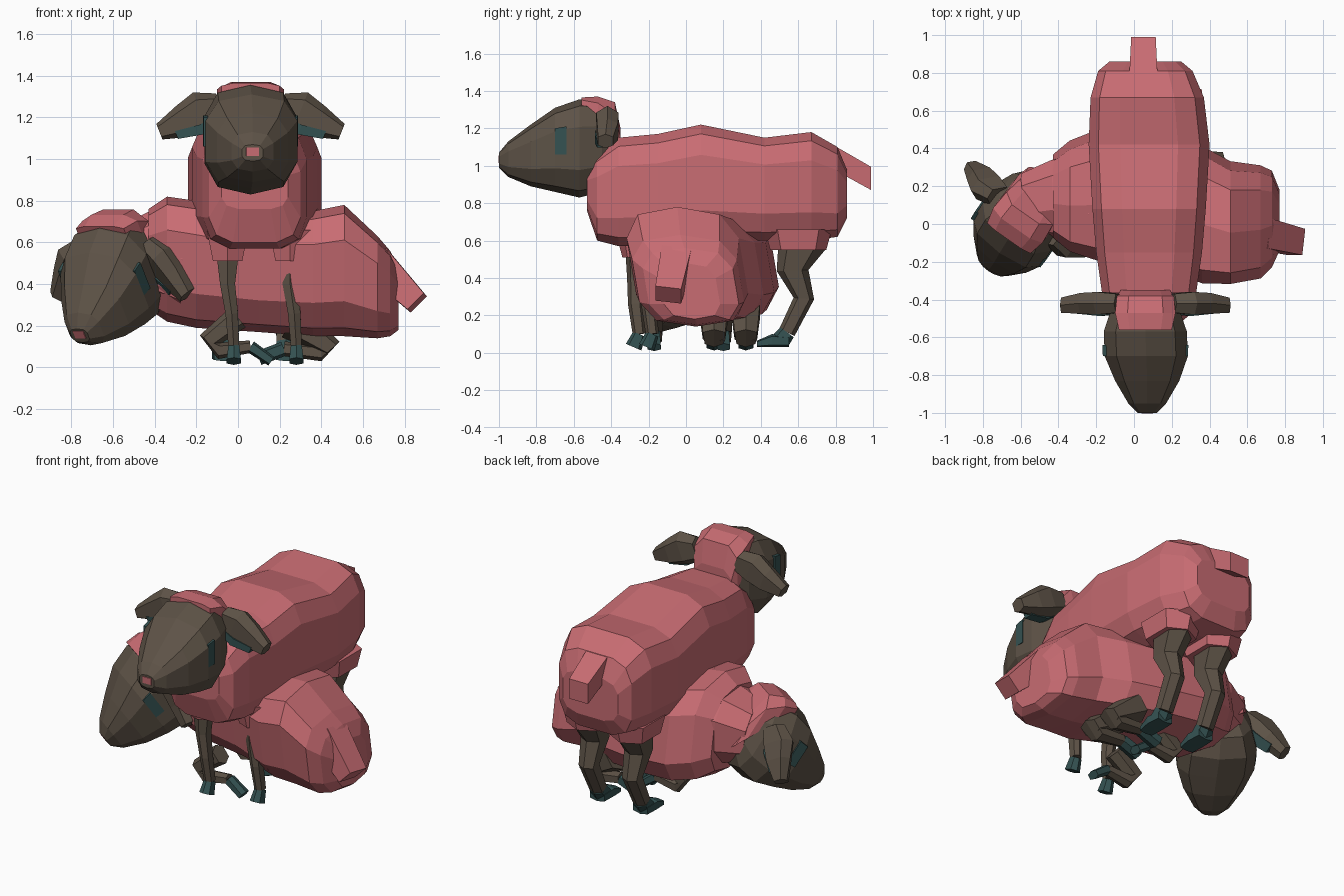
import bpy, bmesh
from math import cos, sin, pi, copysign
from mathutils import Vector, Matrix


def material(name, rgb):
    m = bpy.data.materials.new(name)
    m.diffuse_color = (*rgb, 1)
    return m


WOOL = material("wool", (0.58, 0.15, 0.17))
SKIN = material("skin", (0.11, 0.085, 0.062))
TEAL = material("teal", (0.035, 0.085, 0.085))
ID = Matrix.Identity(4)


def ring_shape(n, p):
    """Unit rounded-square outline with n corners, flat on top."""
    pts = []
    for i in range(n):
        t = 2 * pi * (i + 0.5) / n
        pts.append((copysign(abs(cos(t)) ** p, cos(t)), copysign(abs(sin(t)) ** p, sin(t))))
    mx = max(abs(x) for x, _ in pts)
    my = max(abs(y) for _, y in pts)
    return [(x / mx, y / my) for x, y in pts]


def loft(name, secs, mat, n=10, p=0.75, side=(1, 0, 0), axis=None, M=ID):
    """Skin rings (centre, half width along side, half height) into one solid."""
    bm = bmesh.new()
    side = Vector(side)
    cs = [Vector(s[0]) for s in secs]
    rings = []
    for i, (c, (_, a, b)) in enumerate(zip(cs, secs)):
        t = Vector(axis) if axis else (cs[min(i + 1, len(cs) - 1)] - cs[max(i - 1, 0)]).normalized()
        u = (side - t * side.dot(t)).normalized()
        v = u.cross(t)
        rings.append([bm.verts.new(M @ (c + u * a * x + v * b * y)) for x, y in ring_shape(n, p)])
    for r, s in zip(rings, rings[1:]):
        for k in range(n):
            bm.faces.new((r[k], r[(k + 1) % n], s[(k + 1) % n], s[k]))
    bm.faces.new(rings[0])
    bm.faces.new(rings[-1])
    bmesh.ops.recalc_face_normals(bm, faces=bm.faces)
    me = bpy.data.meshes.new(name)
    bm.to_mesh(me)
    bm.free()
    me.materials.append(mat)
    ob = bpy.data.objects.new(name, me)
    bpy.context.collection.objects.link(ob)
    return ob


def spans(rows, along="y"):
    """Rows of (position, centre, half width, low, high) to loft sections."""
    out = []
    for pos, mid, hw, lo, hi in rows:
        z = (lo + hi) / 2
        out.append(((mid, pos, z) if along == "y" else (pos, mid, z), hw, (hi - lo) / 2))
    return out


def leg(name, pts, side):
    """Brown limb whose last two sections form the hoof."""
    loft(name, pts[:-1], SKIN, 6, 0.8, side)
    loft(name + "_hoof", pts[-2:], TEAL, 6, 0.7, side)


def head(name, M, droop, sweep=0, ear_root=(0.14, 0.2, 0.15)):
    """Head modelled facing -y around its own centre."""
    loft(name + "_head", spans([
        (-0.38, 0.01, 0.05, -0.11, -0.03), (-0.33, 0.01, 0.10, -0.16, 0.03),
        (-0.21, 0.01, 0.17, -0.21, 0.12), (-0.08, 0.005, 0.22, -0.24, 0.21),
        (0.05, 0, 0.22, -0.27, 0.255), (0.17, 0, 0.18, -0.24, 0.25),
        (0.25, 0, 0.12, -0.14, 0.16)]), SKIN, 10, 0.7, axis=(0, 1, 0), M=M)
    loft(name + "_wool_cap", spans([
        (0.06, 0, 0.14, 0.20, 0.265), (0.15, 0, 0.16, 0.10, 0.27),
        (0.24, 0, 0.15, -0.10, 0.24), (0.27, 0, 0.13, -0.15, 0.1)]),
        WOOL, 8, 0.6, axis=(0, 1, 0), M=M)
    loft(name + "_nose", spans([
        (-0.382, 0.01, 0.03, -0.085, -0.045), (-0.36, 0.01, 0.045, -0.09, -0.03)]),
        WOOL, 4, 1, axis=(0, 1, 0), M=M)
    for s, tag in ((1, "left"), (-1, "right")):
        S = M @ Matrix.Diagonal((s, 1, 1, 1))
        # eye panel on the cheek
        loft(f"{name}_{tag}_eye", spans([
            (-0.08, 0.203, 0.022, -0.04, 0.10), (-0.02, 0.206, 0.022, -0.04, 0.11)]),
            TEAL, 4, 1, axis=(0, 1, 0), M=S)
        # leaf-shaped ear with a teal inside
        E = (S @ Matrix.Translation(ear_root) @ Matrix.Rotation(-sweep, 4, 'Z')
             @ Matrix.Rotation(droop, 4, 'Y'))
        loft(f"{name}_{tag}_ear", [((0, 0, 0), 0.05, 0.07), ((0.1, 0, 0.015), 0.06, 0.1),
             ((0.2, 0, 0.005), 0.055, 0.08), ((0.32, -0.01, 0), 0.04, 0.04)],
             SKIN, 6, 0.7, (0, 1, 0), (1, 0, 0), E)
        loft(f"{name}_{tag}_inner_ear", [((0.04, -0.025, -0.055), 0.035, 0.02),
             ((0.13, -0.032, -0.065), 0.035, 0.025), ((0.25, -0.025, -0.045), 0.03, 0.02)],
             TEAL, 4, 1, (0, 1, 0), (1, 0, 0), E)


# Standing animal: body, head and tail
loft("standing_body", spans([
    (-0.53, 0.08, 0.16, 0.76, 0.98), (-0.475, 0.08, 0.22, 0.60, 1.06),
    (-0.36, 0.08, 0.25, 0.57, 1.15), (-0.15, 0.08, 0.28, 0.57, 1.17),
    (0.08, 0.08, 0.30, 0.60, 1.22), (0.42, 0.08, 0.32, 0.60, 1.15),
    (0.67, 0.07, 0.30, 0.60, 1.18), (0.81, 0.06, 0.25, 0.62, 1.10),
    (0.86, 0.06, 0.19, 0.72, 0.98)]), WOOL, 12, 0.56, axis=(0, 1, 0))
head("standing", Matrix.Translation((0.06, -0.62, 1.10)), 0.38)
loft("standing_tail", [((0.05, 0.78, 1.05), 0.075, 0.065), ((0.05, 0.99, 0.932), 0.065, 0.062)],
     WOOL, 4, 1, axis=(0, 1, 0))

# Standing animal: four legs with wool cuffs
for x, tag in ((-0.07, "right"), (0.23, "left")):
    fx = x + 0.02
    fy = -0.27 if x < 0 else -0.2
    loft(f"standing_{tag}_front_cuff", [((fx, fy, 0.66), 0.10, 0.11),
         ((fx, fy, 0.51), 0.07, 0.07)], WOOL, 6, 0.7)
    leg(f"standing_{tag}_front_leg", [
        ((fx, fy, 0.56), 0.055, 0.055), ((fx, fy, 0.40), 0.036, 0.045),
        ((fx + 0.02, fy, 0.26), 0.03, 0.04), ((fx + 0.03, fy + 0.02, 0.10), 0.026, 0.035),
        ((fx + 0.03, fy - 0.01, 0.03), 0.034, 0.045)], (1, 0, 0))
    loft(f"standing_{tag}_rear_cuff", [((x, 0.60, 0.66), 0.13, 0.18),
         ((x, 0.60, 0.55), 0.11, 0.15)], WOOL, 6, 0.7)
    leg(f"standing_{tag}_rear_leg", [
        ((x, 0.62, 0.59), 0.085, 0.13), ((x, 0.57, 0.44), 0.065, 0.085),
        ((x, 0.63, 0.29), 0.05, 0.055), ((x, 0.54, 0.11), 0.045, 0.045),
        ((x, 0.51, 0.07), 0.05, 0.05)], (1, 0, 0))
    loft(f"standing_{tag}_rear_toe", spans([
        (0.38, x, 0.045, 0.03, 0.065), (0.46, x, 0.055, 0.03, 0.10),
        (0.55, x, 0.05, 0.03, 0.09)]), TEAL, 6, 0.6, axis=(0, 1, 0))

# Lying animal: body leaning sideways, neck, tail and head
lean = Matrix.Identity(4)
lean[1][2], lean[1][3] = -0.17, 0.17 * 0.45
loft("lying_body", spans([
    (0.77, 0.00, 0.15, 0.18, 0.48), (0.73, 0.01, 0.24, 0.15, 0.56),
    (0.67, 0.00, 0.28, 0.14, 0.63), (0.51, 0.01, 0.30, 0.15, 0.78),
    (0.36, 0.05, 0.34, 0.15, 0.75), (0.10, 0.13, 0.32, 0.17, 0.74),
    (-0.20, 0.16, 0.32, 0.19, 0.80), (-0.34, 0.16, 0.27, 0.22, 0.82),
    (-0.43, 0.16, 0.20, 0.28, 0.76)], "x"),
    WOOL, 10, 0.65, (0, 1, 0), (1, 0, 0), lean)
loft("lying_neck", [((-0.25, 0.12, 0.52), 0.27, 0.28), ((-0.42, 0.13, 0.53), 0.22, 0.22),
     ((-0.55, 0.10, 0.51), 0.18, 0.17)], WOOL, 9, 0.8, (0, 1, 0))
loft("lying_tail", [((0.66, -0.05, 0.51), 0.08, 0.08), ((0.86, -0.095, 0.31), 0.07, 0.055)],
     WOOL, 4, 1, (0, 1, 0))
f = Vector((-0.47, -0.67, -0.56)).normalized()
lat = Vector((0.67, -0.47, 0)).normalized()
up = lat.cross(-f)
turn = Matrix((lat, -f, up)).transposed().to_4x4()
head("lying", Matrix.Translation((-0.61, 0.0, 0.425)) @ turn, 0.75, 0.42, (0.17, 0.14, 0.1))

# Lying animal: folded legs
for yf, yr, tag in ((-0.17, 0.15, "left"), (0.2, 0.32, "right")):
    leg(f"lying_{tag}_front_leg", [
        ((0.0, yf, 0.24), 0.05, 0.06), ((-0.14, yf, 0.13), 0.045, 0.05),
        ((-0.09, yf, 0.08), 0.04, 0.04), ((0.06, yf, 0.10), 0.03, 0.03),
        ((0.16, yf, 0.03), 0.035, 0.025)], (0, 1, 0))
    leg(f"lying_{tag}_rear_leg", [
        ((0.26, yr, 0.22), 0.075, 0.09), ((0.45, yr, 0.09), 0.06, 0.05),
        ((0.40, yr, 0.07), 0.05, 0.04), ((0.22, yr, 0.09), 0.035, 0.035),
        ((0.10, yr, 0.045), 0.04, 0.035)], (0, 1, 0))
